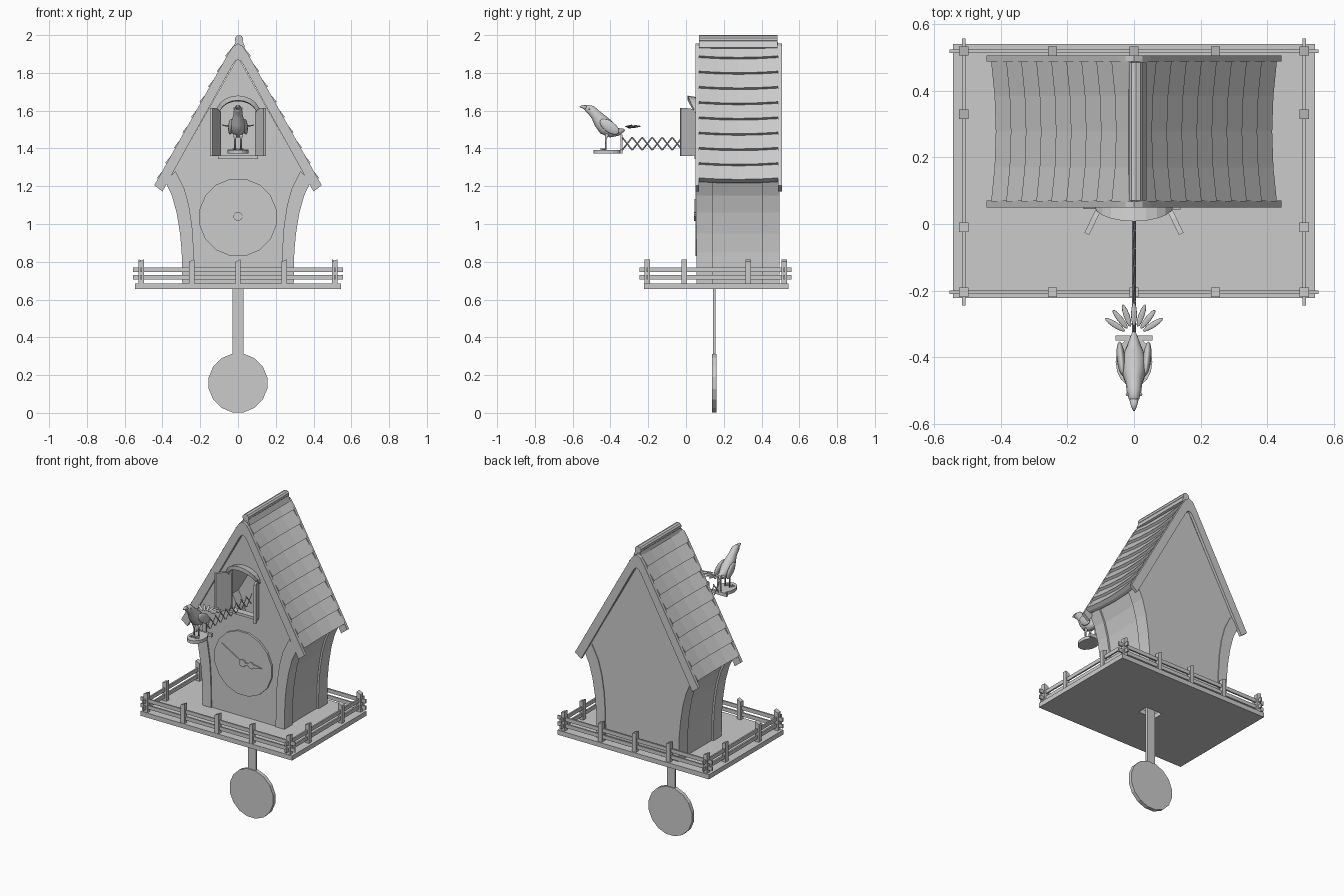
import bpy, math
from mathutils import Vector

if "Cube" in bpy.data.objects:
    bpy.data.objects.remove(bpy.data.objects["Cube"])

def mesh(name, verts, faces, smooth=False):
    me = bpy.data.meshes.new(name)
    me.from_pydata(verts, [], faces)
    me.update()
    ob = bpy.data.objects.new(name, me)
    bpy.context.collection.objects.link(ob)
    if smooth:
        me.polygons.foreach_set("use_smooth", [True] * len(me.polygons))
    return ob

def loft(name, secs, smooth=False):
    n, m = len(secs[0]), len(secs)
    verts = [p for s in secs for p in s]
    faces = [(i*n+j, i*n+(j+1) % n, (i+1)*n+(j+1) % n, (i+1)*n+j)
             for i in range(m-1) for j in range(n)]
    faces += [tuple(reversed(range(n))), tuple(range((m-1)*n, m*n))]
    ob = mesh(name, verts, faces, smooth)
    bpy.context.view_layer.objects.active = ob
    bpy.ops.object.mode_set(mode='EDIT')
    bpy.ops.mesh.select_all(action='SELECT')
    bpy.ops.mesh.normals_make_consistent(inside=False)
    bpy.ops.object.mode_set(mode='OBJECT')
    return ob

def extrude(name, poly, y0, y1):
    return loft(name, [[(x, y, z) for x, z in poly] for y in (y0, y1)])

def box(name, x0, x1, y0, y1, z0, z1):
    return extrude(name, [(x0, z0), (x1, z0), (x1, z1), (x0, z1)], y0, y1)

def disc(name, cx, cz, r, y0, y1, n):
    return extrude(name, [(cx + r*math.cos(math.tau*(i+.5)/n), cz + r*math.sin(math.tau*(i+.5)/n))
                          for i in range(n)], y0, y1)

def tube(name, path, n=12, flat=1.0):
    """path: (x, y, z, radius); rings stand across the path"""
    secs = []
    for i, p in enumerate(path):
        a, b = Vector(path[max(i-1, 0)][:3]), Vector(path[min(i+1, len(path)-1)][:3])
        t = (b-a).normalized()
        u = Vector((1, 0, 0)) if abs(t.x) < .9 else Vector((0, 1, 0))
        v = t.cross(u).normalized()
        u = v.cross(t)
        secs.append([Vector(p[:3]) + p[3]*(u*math.cos(k*math.tau/n)*flat + v*math.sin(k*math.tau/n))
                     for k in range(n)])
    return loft(name, secs, n > 6)

def ball(name, loc, scale, rot=(0, 0, 0)):
    bpy.ops.mesh.primitive_uv_sphere_add(segments=12, ring_count=8, radius=1, location=loc, rotation=rot)
    ob = bpy.context.object
    ob.name, ob.scale = name, scale
    bpy.ops.object.shade_smooth()
    return ob

def cut(ob, cutter):
    m = ob.modifiers.new("cut", 'BOOLEAN')
    m.operation, m.object, m.solver = 'DIFFERENCE', cutter, 'EXACT'
    bpy.context.view_layer.objects.active = ob
    bpy.ops.object.modifier_apply(modifier=m.name)
    bpy.data.objects.remove(cutter)

def mirrored(right):
    return right + [(-x, z) for x, z in reversed(right) if x > 0]

# platform with pendulum slot
base = box("platform", -.544, .544, -.222, .542, .655, .685)
cut(base, box("slot", -.06, .06, .115, .185, .5, .8))

# fence posts and rails
posts = [(x, y) for x in (-.512, -.245, 0, .245, .512) for y in (-.205, .52)]
posts += [(x, y) for x in (-.512, .512) for y in (-.01, .33)]
for i, (x, y) in enumerate(posts):
    s = .006 if i % 2 else -.006
    extrude("fence_post", [(x-.014, .685), (x+.014, .685), (x+.014, .807-s), (x-.014, .807+s)], y-.014, y+.014)
for z in (.705, .747):
    for y in (-.205, .52):
        box("long_rail", -.555, .555, y-.005, y+.005, z, z+.024)
    for x in (-.512, .512):
        box("side_rail", x-.005, x+.005, -.245, .558, z, z+.024)

# hollow house body with arched doorway
wall = [(.295, .685), (.298, .85), (.307, .95), (.325, 1.06), (.35, 1.15), (.385, 1.225)]
inner = [(.232, .685), (.235, .87), (.243, .99), (.26, 1.1), (.285, 1.19), (.33, 1.28)]
body = extrude("house_body", mirrored([(x-.012, z) for x, z in wall] + [(0, 1.885)]), .063, .49)
cut(body, extrude("hollow", mirrored([(x-.035, z-.02 if z < .7 else z) for x, z in wall] + [(0, 1.82)]), .085, .468))
arch = [(.098*math.cos(a*math.pi/10), 1.58 + .085*math.sin(a*math.pi/10)) for a in range(11)]
cut(body, extrude("doorway", [(-.098, 1.36), (.098, 1.36)] + arch, 0, .2))

# corner boards
for s in (-1, 1):
    for y0, y1 in ((.055, .14), (.405, .495)):
        extrude("corner_board", [(s*x, z) for x, z in wall + inner[::-1]], y0, y1)

# bargeboards
outer = [(.443, 1.205), (.05, 1.905), (.025, 1.942), (0, 1.955)]
under = [(.4, 1.172), (.03, 1.84), (.015, 1.862), (0, 1.87)]
band = mirrored(outer) + mirrored(under)[::-1]
for y0, y1 in ((.05, .07), (.488, .507)):
    extrude("bargeboard", band, y0, y1)

# overlapping sagging shingle rows
top, d, nrm = Vector((.012, 1.965)), Vector((.489, -.873)), Vector((.873, .489))
for s in (-1, 1):
    for i in range(9):
        t0, t1 = i*.0925, (i+1)*.0925
        secs = []
        for y in (.068, .17, .278, .385, .488):
            sag = .016*(1 - ((y-.278)/.21)**2)
            q = [top + d*t + nrm*(o-sag) for t, o in
                 ((t0, -.004), (t1, .012), (t1+.003, -.012), (t1, -.03), (t0, -.03))]
            secs.append([(s*max(p.x, 0), y, p.y) for p in q])
        loft("shingle_row", secs)

# ridge roll
disc("ridge_roll", .006, 1.978, .022, .07, .485, 10)
extrude("ridge_flap", [(-.012, 1.97), (.02, 1.98), (.038, 1.935), (.025, 1.93), (0, 1.955), (-.018, 1.945)], .07, .485)

# clock face and hands
disc("clock_face", 0, 1.035, .208, .05, .068, 16)
disc("hand_hub", 0, 1.04, .024, .042, .05, 10)
disc("hour_hand_bulb", .062, 1.04, .022, .043, .049, 8)
extrude("hour_hand", [(0, 1.034), (.1, 1.03), (.14, 1.04), (.1, 1.05), (0, 1.046)], .043, .05)
extrude("minute_hand", [(.002, 1.037), (.002, 1.043), (-.15, 1.132), (-.152, 1.129)], .045, .05)

# door hood
secs = []
for k in range(11):
    a = k*math.pi/10
    c, sn = math.cos(a), math.sin(a)
    f = .053 - .045*sn
    secs.append([(.118*c, .065, 1.585+.085*sn), (.118*c, f, 1.585+.095*sn),
                 (.1*c, f, 1.575+.08*sn), (.1*c, .065, 1.575+.075*sn)])
loft("door_hood", secs)

# open doors and sill
for s in (-1, 1):
    prof = [(0, 1.362), (1, 1.36), (1, 1.615), (.5, 1.612), (0, 1.595)]
    loft("door_leaf", [[(s*(.09+.045*t+o), .06-.093*t+o*.5, z) for t, z in prof] for o in (0, .014)])
box("door_sill", -.105, .105, .045, .09, 1.345, 1.362)

# scissor arm
step, y = .053, -.338
for i in range(9):
    for k in (-1, 1):
        a, b = y + i*step, y + (i+1)*step
        tube("scissor_bar", [(k*.003, a, 1.425-k*.034, .004), (k*.003, b, 1.425+k*.034, .004)], 4, .7)

# perch
loft("perch", [[(.055*math.cos(k*math.tau/16), -.415+.075*math.sin(k*math.tau/16), z) for k in range(16)]
               for z in (1.373, 1.393)])
box("perch_crossbar", -.055, .055, -.35, -.336, 1.373, 1.395)
box("perch_upright", -.012, .012, -.346, -.337, 1.373, 1.475)

# bird
tube("bird_body", [(0, -.535, 1.615, .011), (0, -.525, 1.613, .019), (0, -.503, 1.604, .026), (0, -.478, 1.578, .029),
                   (0, -.453, 1.546, .04), (0, -.425, 1.514, .046), (0, -.39, 1.492, .037),
                   (0, -.357, 1.488, .021), (0, -.325, 1.498, .006)], 14, .85)
tube("beak", [(0, -.528, 1.615, .014), (0, -.548, 1.622, .009), (0, -.563, 1.621, .002)], 8)
for s in (-1, 1):
    ball("wing", (s*.039, -.405, 1.515), (.013, .06, .03), (math.radians(-35), 0, s*-.1))
    ball("eye", (s*.021, -.512, 1.611), (.004, .005, .005))
    tube("leg", [(s*.015, -.415, 1.485, .012), (s*.016, -.425, 1.45, .005), (s*.016, -.425, 1.393, .004)], 8)
    for a in (-.5, 0, .5):
        tube("toe", [(s*.016, -.425, 1.397, .005), (s*.016+.03*math.sin(a), -.425-.03*math.cos(a), 1.396, .003)], 6)
for k in range(-3, 4):
    a = k*math.radians(19)
    r = .068
    ball("tail_feather", (r*math.sin(a), -.34+r*math.cos(a), 1.513+.002*abs(k)), (.009, .036, .004), (.15, 0, -a))

# pendulum
box("pendulum_rod", -.029, .029, .142, .156, .29, .95)
disc("pendulum_bob", 0, .158, .158, .137, .162, 16)
